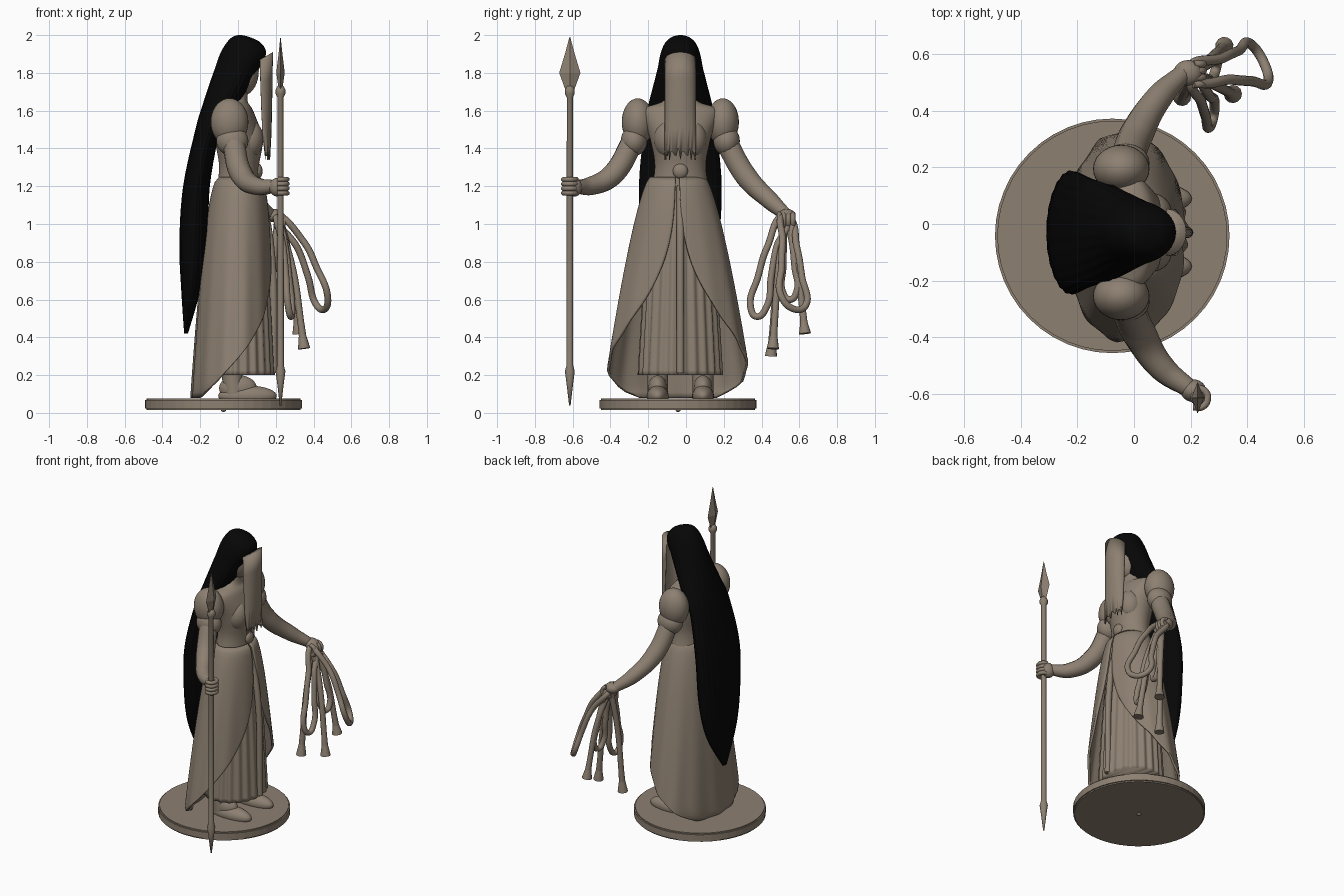
import bpy, bmesh, math
from mathutils import Vector

default = bpy.data.objects.get("Cube")
if default:
    bpy.data.objects.remove(default)

MIDDLE = -.03
STEPS = range(5)


def material(name, colour):
    mat = bpy.data.materials.new(name)
    mat.use_nodes = True
    mat.diffuse_color = (*colour, 1)
    shader = next(n for n in mat.node_tree.nodes if n.type == "BSDF_PRINCIPLED")
    shader.inputs["Base Color"].default_value = (*colour, 1)
    shader.inputs["Roughness"].default_value = .8
    return mat


CLAY = material("warm clay", (.265, .215, .165))
BLACK = material("hair black", (.002, .002, .002))


def finish(name, bm, mat=CLAY, smooth=True, wall=0):
    """Turn a bmesh into a scene object, optionally thickened."""
    bmesh.ops.recalc_face_normals(bm, faces=bm.faces)
    mesh = bpy.data.meshes.new(name)
    for face in bm.faces:
        face.smooth = smooth
    bm.to_mesh(mesh)
    bm.free()
    mesh.materials.append(mat)
    obj = bpy.data.objects.new(name, mesh)
    bpy.context.collection.objects.link(obj)
    if wall:
        obj.modifiers.new("thickness", "SOLIDIFY").thickness = wall


def smooth_rows(rows):
    """Round a sparse profile with Catmull-Rom interpolation."""
    vecs = [Vector(row) for row in rows]
    padded = [vecs[0], *vecs, vecs[-1]]
    result = []
    for a, b, c, d in zip(padded, padded[1:], padded[2:], padded[3:]):
        for step in STEPS:
            t = step / len(STEPS)
            result.append(b + (c - a) * t / 2 + (a - b * 2.5 + c * 2 - d / 2) * t * t
                          + (b * 3 - a - c * 3 + d) * t ** 3 / 2)
    return result + [vecs[-1]]


def loft(name, rows, mat=CLAY, sides=48, centre=MIDDLE, ripple=None, smooth=True, wall=0):
    """Join oval sections: height, back, front, half width, optional front gap angle."""
    bm = bmesh.new()
    rings = []
    opened = len(rows[0]) > 4
    for z, back, front, half, *gap in rows:
        start = gap[0] if opened else 0
        ring = []
        for k in range(sides + opened):
            angle = start + (math.tau - 2 * start) * k / sides
            swell = 1 + (ripple(angle, z) if ripple else 0)
            x = (back + front) / 2 + (front - back) / 2 * swell * math.cos(angle)
            ring.append(bm.verts.new((x, centre + half * swell * math.sin(angle), z)))
        rings.append(ring)
    for low, high in zip(rings, rings[1:]):
        for k in range(sides):
            j = (k + 1) % len(low)
            bm.faces.new((low[k], low[j], high[j], high[k]))
    if not opened:
        bm.faces.new(rings[0])
        bm.faces.new(rings[-1])
    finish(name, bm, mat, smooth, wall)


def ball(name, centre, radii):
    bm = bmesh.new()
    bmesh.ops.create_uvsphere(bm, u_segments=28, v_segments=18, radius=1)
    bmesh.ops.scale(bm, vec=radii, verts=bm.verts)
    bmesh.ops.translate(bm, vec=centre, verts=bm.verts)
    finish(name, bm)


def tube(name, points, radius, scales=None, closed=False):
    curve = bpy.data.curves.new(name, "CURVE")
    curve.dimensions = "3D"
    curve.bevel_depth = radius
    curve.use_fill_caps = True
    spline = curve.splines.new("BEZIER")
    spline.bezier_points.add(len(points) - 1)
    for i, (knot, point) in enumerate(zip(spline.bezier_points, points)):
        knot.co = point
        knot.handle_left_type = knot.handle_right_type = "AUTO"
        knot.radius = scales[i] if scales else 1
    spline.use_cyclic_u = closed
    curve.materials.append(CLAY)
    obj = bpy.data.objects.new(name, curve)
    bpy.context.collection.objects.link(obj)


# Round base with a softened rim
bm = bmesh.new()
bmesh.ops.create_cone(bm, cap_ends=True, segments=48, radius1=.415, radius2=.415, depth=.06)
bmesh.ops.translate(bm, vec=(-.077, -.042, .046), verts=bm.verts)
rim = [edge for edge in bm.edges if abs(edge.verts[0].co.z - edge.verts[1].co.z) < .01]
bmesh.ops.bevel(bm, geom=rim, offset=.008, segments=2, affect="EDGES")
finish("base", bm, smooth=False)
ball("base_peg", (-.077, -.042, .02), (.015, .015, .015))

# Bodice with shoulders and neck, head and clasp
loft("bodice", smooth_rows([(1.14, -.12, .11, .165), (1.3, -.1, .11, .135), (1.45, -.12, .13, .16),
                            (1.6, -.1, .08, .2), (1.66, -.06, .05, .08), (1.8, -.03, .07, .045)]))
ball("head", (.025, MIDDLE, 1.81), (.085, .085, .13))
ball("waist_clasp", (.105, MIDDLE, 1.28), (.025, .04, .04))


# Pleated underskirt, and an overskirt whose front opening widens downward
def pleats(angle, z):
    return .03 * math.sin(angle * 22) * min(1, max(0, 2.5 - 2 * z))


def soft_folds(angle, z):
    return .015 * math.sin(angle * 13) * max(0, 1.2 - z)


drops = [i / 40 for i in range(41)]
loft("underskirt", [(1.22 - 1.02 * t, -.09 - .1 * t ** .5, .1 + .09 * t ** .5, .14 + .08 * t ** .7)
                    for t in drops], sides=176, ripple=pleats)
loft("overskirt", [(1.25 - 1.17 * t, -.1 - .15 * t ** .5, .115 + .1 * t ** .4,
                    .145 + .255 * t ** .7 - .07 * t ** 40, .07 + 2.4 * t ** 2.6)
                   for t in drops], sides=96, centre=-.045, ripple=soft_folds, wall=.014)
tube("front_pleat", [(.11, MIDDLE, 1.2), (.17, MIDDLE, .9), (.19, MIDDLE, .21)], .02)

# Feet, puffed sleeves and bust on both sides
for side, word in ((-1, "right"), (1, "left")):
    y = MIDDLE + side * .12
    tube(word + "_ankle", [(-.03, y, .35), (-.03, y, .2), (-.02, y, .1)], .055)
    ball(word + "_foot", (.05, y, .09), (.155, .058, .055))
    ball(word + "_instep", (0, y, .13), (.1, .05, .07))
    ball(word + "_bust", (.06, MIDDLE + side * .065, 1.45), (.075, .075, .1))
    ball(word + "_sleeve", (-.045, MIDDLE + side * .225, 1.54), (.1, .085, .125))
    ball(word + "_cuff", (-.03, MIDDLE + side * .245, 1.44), (.085, .07, .08))

# Arms, hands and curled fingers
TAPER = [1, 1, .8, .55]
tube("right_arm", [(-.03, -.27, 1.46), (.02, -.39, 1.26), (.1, -.51, 1.2), (.2, -.585, 1.2)], .06, TAPER)
tube("left_arm", [(-.03, .2, 1.46), (.01, .32, 1.25), (.09, .45, 1.12), (.17, .53, 1.05)], .06, TAPER)
ball("right_hand", (.21, -.59, 1.195), (.045, .04, .05))
ball("left_hand", (.19, .535, 1.045), (.05, .045, .035))
SHAFT = Vector((.225, -.615, 0))
GRIP = Vector((.21, .53, 1.035))
for finger in range(4):
    offset = (finger - 1.5) * .024
    bends = [(.035 * math.cos(step * .9), .035 * math.sin(step * .9)) for step in STEPS]
    tube("right_finger", [SHAFT + Vector((b, a, 1.2 + offset)) for a, b in bends], .013)
    tube("left_finger", [GRIP + Vector((b, offset, a - .015)) for a, b in bends], .013)


# Spear shaft with collars, and a flat leaf blade
def turned(profile, flatness=1):
    return [(z, SHAFT.x - r * flatness, SHAFT.x + r * flatness, r) for z, r in profile]


loft("spear_shaft", turned([(.04, .004), (.16, .018), (.22, .026), (.25, .018), (1.67, .016),
                            (1.69, .026), (1.71, .026), (1.73, .016)]), sides=16, centre=SHAFT.y)
loft("spear_blade", turned([(1.7, .02), (1.8, .056), (1.9, .026), (1.99, .002)], .4),
     sides=4, centre=SHAFT.y, smooth=False)


# Coiled rope: loops hang to their lowest point, tails end in a flare
def hang(tip, t):
    """Point on a rope that leaves the hand sideways before it drops."""
    point = GRIP.lerp(tip, t ** .6)
    point.z = GRIP.z + (tip.z - GRIP.z) * t
    return point


for tip, spread in (((.28, .375, .51), (.01, .045, 0)), ((.46, .57, .55), (.03, -.07, .03)),
                    ((.29, .55, .6), (.01, .04, 0))):
    low, spread = Vector(tip), Vector(spread)
    out, back = [[hang(low, t) + spread * t ** .5 * sign for t in (.3, .6, .9)] for sign in (-1, 1)]
    tube("rope_loop", [GRIP, *out, low, *reversed(back)], .018, closed=True)
for tip in ((.35, .46, .34), (.32, .63, .42), (.17, .45, .3)):
    tube("rope_tail", [hang(Vector(tip), t) for t in (0, .4, .8, .9, 1)], .018, [1, 1, 1, 1.1, 1.8])


# Long hair falling down the back
def strands(angle, z):
    return .012 * math.sin(angle * 24) * (z < 1.8)


loft("hair", smooth_rows([(.42, -.285, -.265, .02), (.65, -.3, -.2, .15), (.9, -.31, -.16, .2),
                          (1.2, -.29, -.15, .217), (1.5, -.225, -.09, .19), (1.62, -.19, 0, .17),
                          (1.8, -.13, .1, .125), (1.9, -.095, .148, .105), (1.96, -.06, .12, .08),
                          (1.99, -.03, .06, .045), (2, 0, .02, .01)]),
     BLACK, sides=96, ripple=strands)

# Curved face veil with a rounded top and a ragged lower edge
bm = bmesh.new()
columns = []
COUNT = 24
for k in range(COUNT + 1):
    angle = math.pi * (k / COUNT - .5)
    hem = 1.34 + .025 * (k % 2) + .02 * (k % 3)
    top = 1.87 + .04 * math.cos(angle)
    column = []
    for step in STEPS:
        t = step / (len(STEPS) - 1)
        x = .145 - .03 * t ** .5 + (.025 + .045 * t ** .5) * math.cos(angle)
        y = MIDDLE + .083 * math.sin(angle)
        column.append(bm.verts.new((x, y, hem + (top - hem) * t)))
    columns.append(column)
for a, b in zip(columns, columns[1:]):
    for i in STEPS[:-1]:
        bm.faces.new((a[i], b[i], b[i + 1], a[i + 1]))
bm.faces.new([column[-1] for column in columns])
finish("face_veil", bm, wall=.009)
